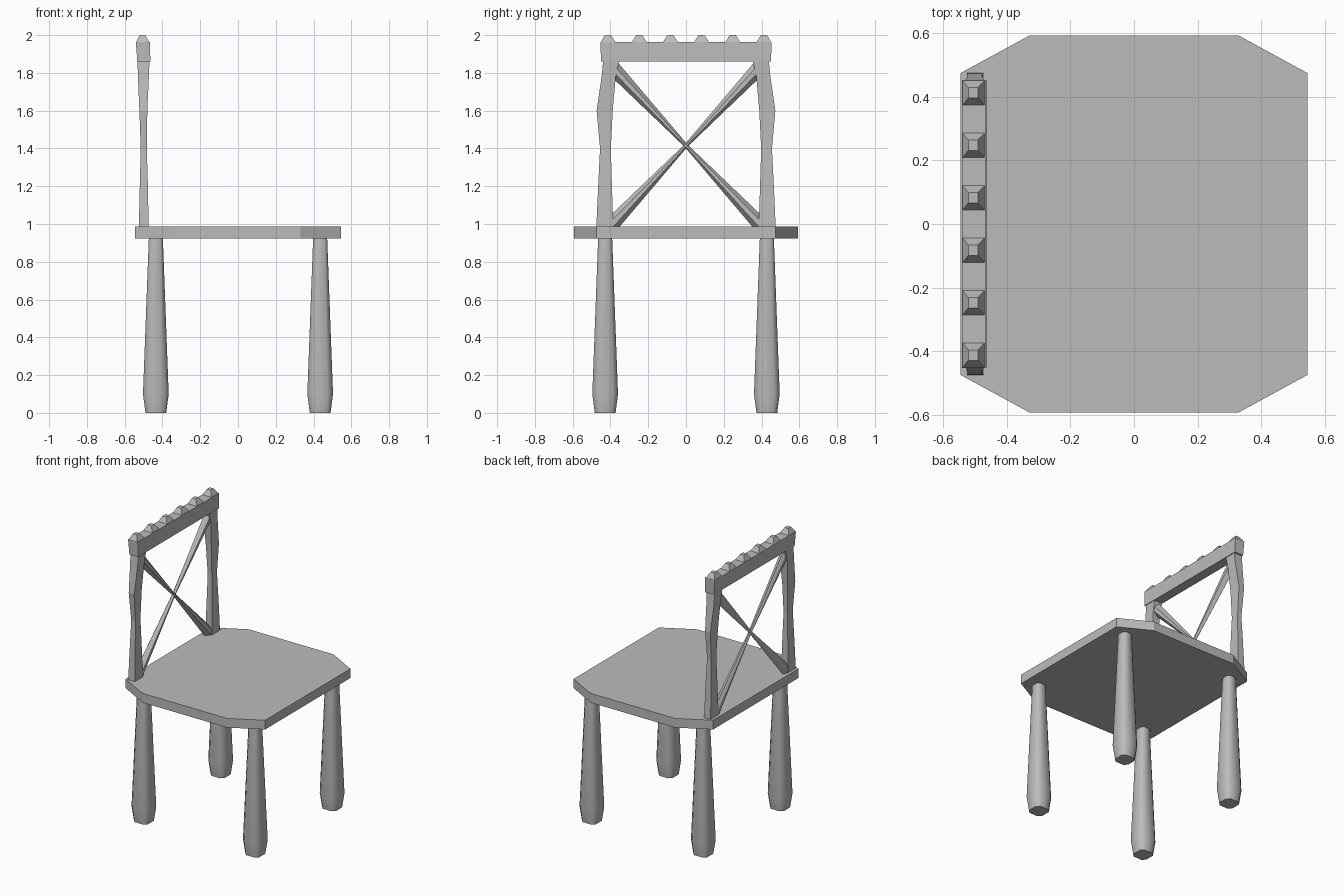
import bpy, bmesh
from math import radians
from mathutils import Vector

cube = bpy.data.objects.get("Cube")
if cube:
    bpy.data.objects.remove(cube, do_unlink=True)

grey = bpy.data.materials.new("plain_grey")
grey.use_nodes = True
COLOUR = (0.5, 0.5, 0.5, 1)
grey.diffuse_color = COLOUR
grey.node_tree.nodes["Principled BSDF"].inputs["Base Color"].default_value = COLOUR


def loft(bm, rings):
    """Skin a list of matching closed rings and cap both ends."""
    loops = [[bm.verts.new(p) for p in ring] for ring in rings]
    n = len(loops[0])
    for a, b in zip(loops, loops[1:]):
        for i in range(n):
            j = (i + 1) % n
            bm.faces.new((a[i], a[j], b[j], b[i]))
    bm.faces.new(loops[0][::-1])
    bm.faces.new(loops[-1])


def finish(name, bm, smooth=False):
    bmesh.ops.recalc_face_normals(bm, faces=bm.faces)
    mesh = bpy.data.meshes.new(name)
    bm.to_mesh(mesh)
    bm.free()
    ob = bpy.data.objects.new(name, mesh)
    bpy.context.collection.objects.link(ob)
    mesh.materials.append(grey)
    if smooth:
        bpy.ops.object.select_all(action='DESELECT')
        ob.select_set(True)
        bpy.context.view_layer.objects.active = ob
        bpy.ops.object.shade_smooth_by_angle(angle=radians(50))
    return ob


def rect(x0, x1, y0, y1, z):
    return [(x0, y0, z), (x1, y0, z), (x1, y1, z), (x0, y1, z)]


# Seat: slab with clipped corners
quarter = [(0.545, 0.475), (0.33, 0.592)]
outline = (quarter + [(-x, y) for x, y in quarter[::-1]]
           + [(-x, -y) for x, y in quarter] + [(x, -y) for x, y in quarter[::-1]])
bm = bmesh.new()
loft(bm, [[(x, y, z) for x, y in outline] for z in (0.922, 0.987)])
finish("seat", bm)

# Legs: eight-sided, swelling towards the foot
C = 0.6
section = [(1, -C), (1, C), (C, 1), (-C, 1), (-1, C), (-1, -C), (-C, -1), (C, -1)]
for xn, sx in (("front", 1), ("back", -1)):
    for yn, sy in (("left", 1), ("right", -1)):
        bm = bmesh.new()
        loft(bm, [[(sx * 0.435 + r * u, sy * 0.428 + r * v, z) for u, v in section]
                  for z, r in ((0, 0.055), (0.1, 0.068), (0.93, 0.037))])
        finish(f"{xn}_{yn}_leg", bm, smooth=True)

# Back posts: waisted bars (z, x range, outer y, inner y)
post = [(0.98, -0.525, -0.473, 0.475, 0.385), (1.2, -0.52, -0.477, 0.465, 0.392),
        (1.4, -0.515, -0.483, 0.455, 0.398), (1.6, -0.522, -0.48, 0.473, 0.388),
        (1.78, -0.53, -0.472, 0.447, 0.372), (1.88, -0.532, -0.468, 0.437, 0.35)]
for name, s in (("left", 1), ("right", -1)):
    bm = bmesh.new()
    loft(bm, [rect(x0, x1, s * yi, s * yo, z) for z, x0, x1, yo, yi in post])
    finish(f"{name}_back_post", bm)

# Crossed braces: pinched where they meet
bm = bmesh.new()
for s in (1, -1):
    a, b = Vector((-0.5, -s * 0.4, 0.99)), Vector((-0.5, s * 0.4, 1.84))
    side = (b - a).normalized().cross(Vector((1, 0, 0)))
    rings = []
    for t, w, d in ((0, 0.04, 0.024), (0.5, 0.01, 0.01), (1, 0.04, 0.024)):
        mid = a.lerp(b, t)
        rings.append([mid + side * w * u + Vector((d * v, 0, 0))
                      for u, v in ((1, -0.4), (0.35, 1), (-0.35, 1),
                                   (-1, -0.4), (-0.35, -1), (0.35, -1))])
    loft(bm, rings)
finish("crossed_braces", bm)

# Top rail with a row of blunt pyramids
bm = bmesh.new()
loft(bm, [rect(-0.533, -0.464, -0.45, 0.45, 1.86),
          rect(-0.541, -0.466, -0.453, 0.453, 1.964)])
finish("top_rail", bm)
bm = bmesh.new()
for i in range(6):
    y = (i - 2.5) * 0.165
    loft(bm, [rect(-0.541, -0.468, y - 0.041, y + 0.041, 1.96),
              rect(-0.521, -0.491, y - 0.016, y + 0.016, 2.0)])
finish("rail_knobs", bm)
